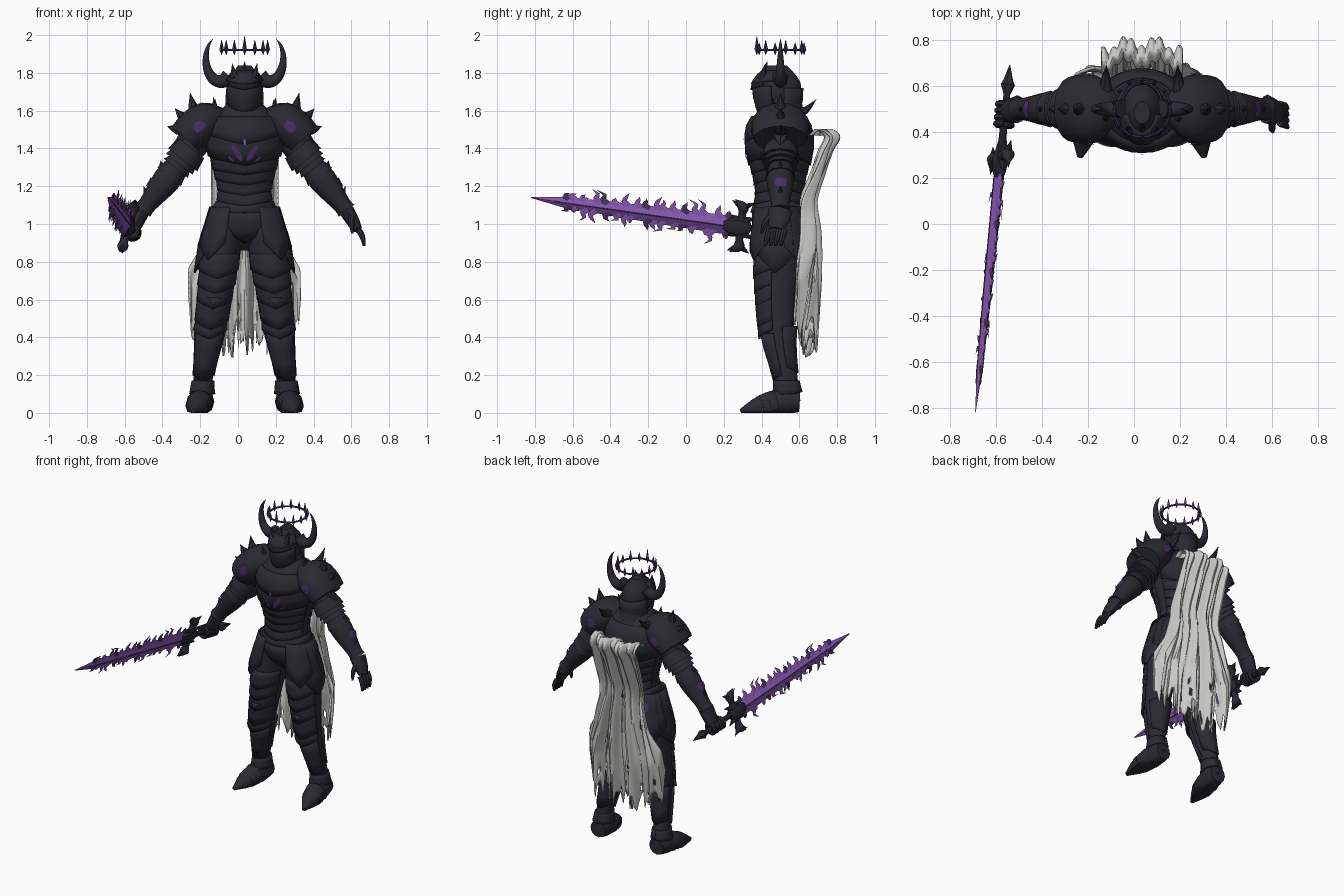
import bpy, bmesh, math, random
from mathutils import Vector, Matrix

random.seed(4)
if "Cube" in bpy.data.objects:
    bpy.data.objects.remove(bpy.data.objects["Cube"])
CENTRE = .035       # x of the body's mirror line
MID = .5            # y of the body's middle
DEEP, UPRIGHT = Vector((0, 1, 0)), Vector((0, 0, 1))
fits = {}           # rings of each limb, for plates to follow


def material(name, *colour):
    mat = bpy.data.materials.new(name)
    mat.use_nodes = True
    mat.diffuse_color = (*colour, 1)
    mat.node_tree.nodes["Principled BSDF"].inputs["Base Color"].default_value = (*colour, 1)
    return mat


ARMOUR = material("dark armour", .024, .023, .033)
SUIT = material("black undersuit", .014, .014, .018)
GLOW = material("dim purple", .07, .028, .14)
BLADE = material("blade purple", .25, .1, .45)
SPINE = material("deep purple", .07, .03, .12)
CLOTH = material("pale cloth", .58, .58, .57)


def make(name, bm, mat, thickness=0):
    bmesh.ops.recalc_face_normals(bm, faces=bm.faces)
    bmesh.ops.translate(bm, verts=bm.verts, vec=(CENTRE, 0, 0))
    mesh = bpy.data.meshes.new(name)
    bm.to_mesh(mesh)
    bm.free()
    ob = bpy.data.objects.new(name, mesh)
    bpy.context.collection.objects.link(ob)
    mesh.materials.append(mat)
    if thickness:
        mod = ob.modifiers.new("thickness", "SOLIDIFY")
        mod.thickness, mod.offset = thickness, 0
    return ob


def smooth(keys, steps):
    """Catmull-Rom curve through tuples of any length."""
    ends = [keys[0], *keys, keys[-1]]
    curve = []
    for before, start, end, after in zip(ends, ends[1:], ends[2:], ends[3:]):
        for step in range(steps):
            t = step / steps
            curve.append([(b + b + (c - a) * t + (2 * a - 5 * b + 4 * c - d) * t * t
                           + (3 * b - a - 3 * c + d) * t ** 3) / 2
                          for a, b, c, d in zip(before, start, end, after)])
    return curve + [keys[-1]]


def skin(bm, rows):
    for row, following in zip(rows, rows[1:]):
        for a, b, c, d in zip(row, row[1:], following[1:], following):
            bm.faces.new((a, b, c, d))


def tube(name, path, radii, mat=ARMOUR, depth=1, sides=12, up=DEEP, steps=3, side=1):
    """Loft of ellipses along a path, flattened where it meets the floor."""
    keys = smooth([(*p, r) for p, r in zip(path, radii)], steps)
    rings = [(Vector(key[:3]), max(key[3], .001)) for key in keys]
    bm = bmesh.new()
    rows = []
    for i, (centre, radius) in enumerate(rings):
        ahead = (rings[min(i + 1, len(rings) - 1)][0] - rings[max(i - 1, 0)][0]).normalized()
        across = ahead.cross(up).normalized()
        over = across.cross(ahead) * depth
        row = []
        for j in range(sides):
            turn = math.tau * j / sides
            v = centre + (across * math.cos(turn) + over * math.sin(turn)) * radius
            row.append(bm.verts.new((v.x * side, v.y, max(v.z, 0))))
        rows.append(row)
    bm.faces.new(rows[0])
    bm.faces.new(rows[-1])
    skin(bm, [row + row[:1] for row in rows])
    ob = make(name, bm, mat)
    fits[ob] = sorted(rings, key=lambda ring: ring[0].z), depth
    return ob


def spike(name, base, tip, radius, side=1, bend=-.12, mat=ARMOUR):
    base, tip = Vector(base), Vector(tip)
    middle = base.lerp(tip, .5) + UPRIGHT * bend * (tip - base).length
    return tube(name, [base, middle, tip], [radius, radius * .65, 0], mat, sides=7, side=side)


def fit(rings, z):
    """Centre and radius of a limb at a height."""
    for (low, small), (high, large) in zip(rings, rings[1:]):
        if z <= high.z:
            break
    t = min(max((z - low.z) / (high.z - low.z), 0), 1)
    return low.lerp(high, t), small + (large - small) * t


def plate(name, limb, top, bottom, facing=-90, span=75, point=.05, gap=.005, flare=.008, side=1, mat=ARMOUR):
    """Pointed plate that wraps a limb and flares away from it."""
    rings, depth = fits[limb]
    bm = bmesh.new()
    rows = []
    for down in (0, .33, .67, 1):
        row = []
        for i in range(13):
            u = i / 6 - 1
            turn = math.radians(facing + u * span)
            z = top + (bottom - top) * down - point * down * (1 - abs(u))
            centre, radius = fit(rings, z)
            lift = gap + flare * down
            row.append(bm.verts.new((side * (centre.x + (radius + lift) * math.cos(turn)),
                                     centre.y + (radius * depth + lift) * math.sin(turn), z)))
        rows.append(row)
    skin(bm, rows)
    return make(name, bm, mat, .01)


def spot(name, target, centre, normal, width, height, turn=0, mat=GLOW):
    """Glowing oval hugging the surface of a part."""
    bm = bmesh.new()
    bmesh.ops.create_grid(bm, x_segments=8, y_segments=8, size=1)
    for v in bm.verts:
        x, y = v.co.x, v.co.y
        v.co = (x * math.sqrt(1 - y * y / 2) * width, y * math.sqrt(1 - x * x / 2) * height, 0)
    facing = Vector(normal).to_track_quat("Z", "Y").to_matrix().to_4x4()
    place = Matrix.Translation(centre) @ facing @ Matrix.Rotation(turn, 4, "Z")
    bmesh.ops.transform(bm, matrix=place, verts=bm.verts)
    mod = make(name, bm, mat).modifiers.new("hug", "SHRINKWRAP")
    mod.target, mod.wrap_mode, mod.offset = target, "ABOVE_SURFACE", .006


def column(y, heights):
    return [Vector((0, y, z)) for z in heights]


# Torso and its plates
torso = tube("torso", column(.495, (.86, .95, 1.05, 1.18, 1.4, 1.52, 1.59, 1.64)),
             (.04, .13, .16, .138, .195, .19, .14, .09), depth=.86, sides=24)
breastplate = plate("breastplate", torso, 1.54, 1.36)
collar_plate = plate("upper_breastplate", torso, 1.57, 1.47, span=60, gap=.008, flare=.004)
plate("back_plate", torso, 1.57, 1.36, facing=90)
for i in range(4):
    top = 1.34 - i * .055
    plate("belly_lame", torso, top, top - .05, point=.03, gap=.003, flare=.005)
    plate("back_lame", torso, top, top - .05, facing=90, point=.03, gap=.003, flare=.005)
plate("belt", torso, 1.12, 1.06, span=180, point=0)
plate("codpiece", torso, 1.06, .95, span=40)
tube("gorget", column(MID, (1.52, 1.58, 1.64)), (.14, .108, .095), depth=1.2, sides=20)
front = -DEEP
spot("chest_gem", collar_plate, (0, .3, 1.43), front, .007, .022, mat=BLADE)

# Helmet
helmet = tube("helmet", column(.485, (1.56, 1.65, 1.75, 1.84)), (.055, .08, .088, .035), depth=1.4, sides=18)
plate("visor", helmet, 1.73, 1.61)
plate("eye_slit", helmet, 1.76, 1.73, span=55, point=.02, mat=SUIT)
plate("brow", helmet, 1.81, 1.76, span=85, point=.02)
plate("neck_guard", helmet, 1.72, 1.58, facing=90, flare=.03)
spike("crest_spike", (0, .4, 1.77), (0, .43, 1.86), .03)

# Floating crown
bpy.ops.mesh.primitive_torus_add(location=(CENTRE, MID, 1.92), major_radius=.122, minor_radius=.006,
                                 major_segments=36, minor_segments=6)
crown = bpy.context.object
crown.name = "crown_ring"
crown.data.materials.append(SPINE)
for i in range(14):
    turn = math.tau * i / 14
    height = .07 if i == 0 else .05 if i % 2 == 0 else .035
    stem = Vector((math.sin(turn) * .125, MID - math.cos(turn) * .125, 1.925))
    tube("crown_spike", [stem - UPRIGHT * .03, stem, stem + UPRIGHT * height], (0, .012, 0), SPINE, sides=4, steps=1)

shoulder, elbow, wrist = Vector((.2, MID, 1.5)), Vector((.4, MID, 1.25)), Vector((.54, MID, 1.07))
for side in (-1, 1):
    spot("chest_mark", breastplate, (side * .043, .3, 1.375), front, .015, .05, -side * .6)
    spot("chest_slash", breastplate, (side * .085, .3, 1.345), front, .006, .03, -side * .9)

    # Horn sweeping out, up and back in
    spike("brow_spike", (.05, .4, 1.77), (.066, .42, 1.85), .026, side)
    sweep = [math.radians(-130 + 19 * i) for i in range(11)]
    tube("horn", [(.13 + math.cos(a) * .075, MID, 1.875 + math.sin(a) * .12) for a in sweep],
         [.042 * (1 - i / 10) ** .8 for i in range(11)], side=side)

    # Arm and layered shoulder
    tube("upper_arm", [shoulder, elbow], (.078, .065), ARMOUR, side=side)
    pauldron = tube("pauldron", [(.1, MID, 1.57), (.19, MID, 1.55), (.26, MID, 1.5), (.31, MID, 1.45)],
                    (.04, .1, .108, .1), depth=1.4, sides=18, side=side)
    for i in range(3):
        start = shoulder.lerp(elbow, .4 + .15 * i)
        radius = .094 - i * .009
        tube("shoulder_lame", [start, start.lerp(elbow, .4)], (radius - .01, radius + .005),
             depth=1.05, steps=1, side=side)
    hub = Vector((.24, MID, 1.5))
    for i in range(4):
        turn = math.radians(76 - 35 * i)
        out = Vector((math.cos(turn), 0, math.sin(turn)))
        spike("shoulder_spike", hub + out * .07, hub + out * (.17 if i else .2), .045, side)
    spike("back_spike", (.16, .58, 1.58), (.155, .69, 1.66), .03, side)
    spike("collar_spike", (.15, .46, 1.58), (.165, .46, 1.67), .028, side)
    for face in (-1, 1):
        spot("shoulder_mark", pauldron, (side * .238, MID + face * .16, 1.515), DEEP * face, .032, .036)
    forearm = tube("forearm_guard", [elbow.lerp(wrist, t) for t in (-.2, .1, .8, 1)], (.06, .074, .049, .052), side=side)
    tube("elbow_band", [shoulder.lerp(elbow, t) for t in (.85, 1)], (.068, .08), steps=1, side=side)
    spike("elbow_spike", (.42, MID, 1.22), (.445, MID, 1.335), .05, side, 0)
    spike("wrist_spike", (.5, MID, 1.13), (.535, MID, 1.2), .03, side)
    spot("forearm_mark", forearm, (side * .5, MID, 1.22), (side, 0, .8), .026, .038, math.pi / 2)

    # Leg with overlapping plates
    leg = tube("leg", [(.09, .48, 1.08), (.125, .49, .86), (.16, .48, .6), (.19, .49, .38), (.22, .53, .18), (.225, .54, .06)],
               (.085, .104, .086, .066, .05, .054), depth=1.22, sides=16, side=side)
    for i in range(3):
        top = .84 - i * .08
        plate("thigh_plate", leg, top, top - .08, gap=0, side=side)
    plate("knee_plate", leg, .61, .49, side=side)
    plate("knee_lame", leg, .5, .44, flare=.014, side=side)
    plate("shin_plate", leg, .42, .2, point=.03, flare=0, side=side)
    plate("calf_plate", leg, .46, .24, facing=90, point=.03, gap=.012, flare=-.008, side=side)
    plate("ankle_cuff", leg, .17, .11, span=180, point=.02, side=side)

    # Hanging hip plates
    for facing, bottom in ((-60, .9), (-5, .83), (50, .88)):
        tasset = plate("tasset", leg, 1.09, bottom, facing, 38, .09, gap=.008, flare=.016, side=side)
    spot("hip_mark", tasset, (side * .16, .63, 1.02), (side * .4, 1, 0), .024, .03)
    spike("tasset_point", (.205, .47, .88), (.262, .46, .74), .03, side, 0)

    # Armoured boot
    sole = [Vector(p) for p in ((.225, .6, .06), (.23, .52, .06), (.25, .4, .035), (.27, .29, .01))]
    tube("boot", sole, (.056, .07, .06, .012), up=UPRIGHT, side=side)
    for i in range(3):
        start = sole[1].lerp(sole[2], i * .4)
        tube("toe_lame", [start, start.lerp(sole[3], .2)], (.068, .073 - i * .005), depth=1 - i * .05,
             up=UPRIGHT, steps=1, side=side)

# Open left hand
knuckles = Vector((.6, .48, .97))
tube("left_palm", [wrist, wrist.lerp(knuckles, .6), knuckles], (.04, .034, .024), depth=1.6)
for i in range(4):
    base = knuckles + DEEP * (i - 1.5) * .027
    spread = base + Vector((.022, -.008, -.035))
    tube("left_finger", [base, spread, base + Vector((.033, -.02, -.085))], (.017, .016, .008), sides=7)
tube("left_thumb", [(.565, .45, 1.04), (.565, .415, 1), (.57, .4, .95)], (.018, .015, .006), sides=7)

# Sword axes: along the blade, across its width, through its thickness
hilt, tip = Vector((-.615, .29, .985)), Vector((-.725, -.82, 1.14))
reach = (tip - hilt).length
along = (tip - hilt).normalized()
wide = Vector((.28, 0, 1))
wide = (wide - along * wide.dot(along)).normalized()
thin = wide.cross(along)


def on_sword(distance, width=0, thickness=0):
    return hilt + along * distance + wide * width + thin * thickness


tube("blade", [on_sword(x) for x in (0, .1, .5, .95, reach)], (.018, .021, .018, .012, 0), BLADE, 2.5, 4, wide, 1)
tube("blade_spine", [on_sword(x) for x in (0, .2, .6, 1)], (.025, .023, .02, .013), SPINE, .6, 4, wide, 1)
for i in range(17):
    for edge in (-1, 1):
        x = .07 + i * .054 + random.uniform(-.02, .02)
        width = .05 - .026 * x
        height = random.uniform(.025, .09) * (1 - .4 * x)
        lean = random.uniform(-.01, .06)
        waves = [(0, width * .6), (.02, width + height * .3), (.01, width + height * .65), (lean, width + height)]
        tube("flame_barb", [on_sword(x + shift, edge * rise) for shift, rise in waves], (.028, .016, .01, 0),
             BLADE if i % 4 else SPINE, .35, 5, thin, 2)
tube("grip", [on_sword(0), on_sword(-.3)], (.018, .015), SUIT, up=wide)
tube("pommel", [on_sword(x) for x in (-.28, -.32, -.34, -.41)], (.016, .032, .022, 0), sides=6, up=wide, steps=1)
tube("guard_block", [on_sword(x) for x in (-.05, 0, .06, .12)], (.02, .036, .03, .01), depth=1.5, sides=8, up=wide, steps=1)
for end in (-1, 1):
    tube("cross_guard", [on_sword(0), on_sword(0, end * .07), on_sword(0, end * .11), on_sword(.045, end * .145)],
         (.03, .02, .03, 0), up=thin)
    for way in (-1, 1):
        spike("guard_barb", on_sword(0, end * .105), on_sword(way * .06, end * .14), .02, bend=0)
        spike("guard_thorn", on_sword(0, end * .03), on_sword(way * .08, end * .06), .022, bend=0)

# Right hand closed around the grip
right_wrist = Vector((-wrist.x, wrist.y, wrist.z))
palm = on_sword(-.2)
tube("right_palm", [right_wrist, right_wrist.lerp(palm, .6), palm], (.04, .036, .03), depth=1.5)
for i in range(4):
    curl = [on_sword(-.145 - i * .029, math.cos(a) * .034, math.sin(a) * .034) for a in range(7)]
    tube("right_finger", curl, [.015] * len(curl), sides=7, up=along, steps=2)

# Torn cape: a curled top edge, then folds that deepen to a ragged hem
drape = smooth([(.7, 1.47), (.74, 1.5), (.785, 1.46), (.745, 1.38), (.695, 1.25), (.655, 1.12),
                (.67, .95), (.67, .74), (.66, .52), (.64, .28)], 5)
columns = 84
tears = [random.uniform(0, .13) + (.09 if i % 7 < 2 else 0) for i in range(columns + 1)]
bm = bmesh.new()
rows = []
for j, (y, z) in enumerate(drape):
    t = j / (len(drape) - 1)
    spread = .175 + .12 * min(max((1.05 - z) / .45, 0), 1)
    row = []
    for i, tear in enumerate(tears):
        u = 2 * i / columns - 1
        wave = .35 * math.cos(u * 27 + 2 * t) - .65 * math.cos(u * (7 + 6 * t) + t)
        fold = (.03 + .025 * t) * wave - .03 * abs(u) ** 3
        rise = max(0, t - .7) / .3 * (tear + .12 * u * u)
        row.append(bm.verts.new((u * spread, y + fold, z + rise)))
    rows.append(row)
skin(bm, rows)
hem = [f for f in bm.faces if f.calc_center_median().z < .6 and random.random() < .06]
bmesh.ops.delete(bm, geom=hem, context="FACES")
make("cape", bm, CLOTH, .008)

# Smooth shading with crisp plate edges
for ob in bpy.context.scene.objects:
    ob.select_set(ob.type == "MESH")
bpy.context.view_layer.objects.active = torso
bpy.ops.object.shade_smooth_by_angle(angle=math.radians(38))
